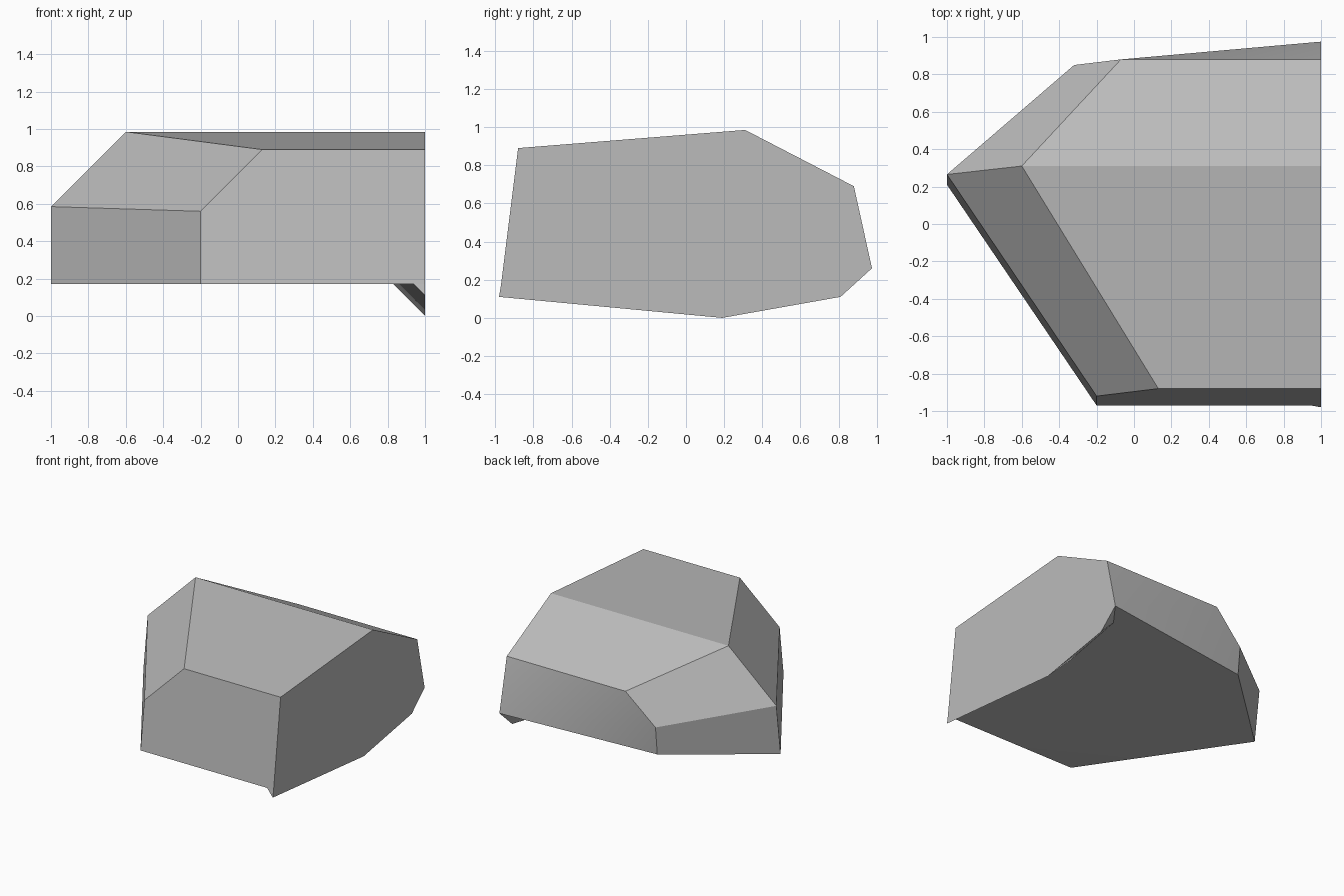
import bpy
import bmesh
from math import radians

cube = bpy.data.objects.get("Cube")
if cube:
    bpy.data.objects.remove(cube, do_unlink=True)

stone = bpy.data.materials.new("stone_grey")
stone.use_nodes = True
GREY = (0.5, 0.5, 0.5, 1.0)
stone.diffuse_color = GREY
shader = next(n for n in stone.node_tree.nodes if n.type == "BSDF_PRINCIPLED")
shader.inputs["Base Color"].default_value = GREY
shader.inputs["Roughness"].default_value = 0.9


def hull_object(name, points):
    """Wrap a set of corner points in a closed faceted block."""
    bm = bmesh.new()
    for p in points:
        bm.verts.new(p)
    result = bmesh.ops.convex_hull(bm, input=bm.verts)
    loose = {g for g in result["geom_interior"] + result["geom_unused"]
             if isinstance(g, bmesh.types.BMVert)}
    bmesh.ops.delete(bm, geom=list(loose), context="VERTS")
    bmesh.ops.dissolve_limit(bm, angle_limit=radians(1.5),
                             verts=bm.verts, edges=bm.edges)
    bmesh.ops.recalc_face_normals(bm, faces=bm.faces)
    mesh = bpy.data.meshes.new(name)
    bm.to_mesh(mesh)
    bm.free()
    mesh.materials.append(stone)
    obj = bpy.data.objects.new(name, mesh)
    bpy.context.collection.objects.link(obj)
    bpy.ops.object.select_all(action="DESELECT")
    obj.select_set(True)
    bpy.context.view_layer.objects.active = obj
    bpy.ops.object.shade_smooth_by_angle(angle=radians(25))
    return obj


# Flat cut end of the block, as (y, z) corners
cut_end = [(-0.97, 0.17), (-0.88, 0.89), (0.31, 0.985), (0.88, 0.69), (0.975, 0.26)]

# Chiselled corners of the far end
top_corners = [(0.13, -0.88, 0.89), (-0.6, 0.31, 0.985), (-0.07, 0.88, 0.69)]
side_corners = [(-0.2, -0.92, 0.56), (-1, 0.265, 0.585), (-0.32, 0.85, 0.45)]
base_corners = [(-0.2, -0.97, 0.17), (-1, 0.21, 0.17), (-0.32, 0.827, 0.222)]

hull_object("rock_body", [(1, y, z) for y, z in cut_end]
            + top_corners + side_corners + base_corners)

# Small lip under the cut end, sloping back up into the body
lip = [(-0.98, 0.11), (0.19, 0.0), (0.81, 0.11), (0.95, 0.25)]
lip_points = [(1, *cut_end[0]), (1, *cut_end[-1])]
for y, z in lip:
    rise = 0.27 - z
    lip_points += [(1, y, z), (1 - rise, y * 0.97, z + rise)]
hull_object("rock_lip", lip_points)
